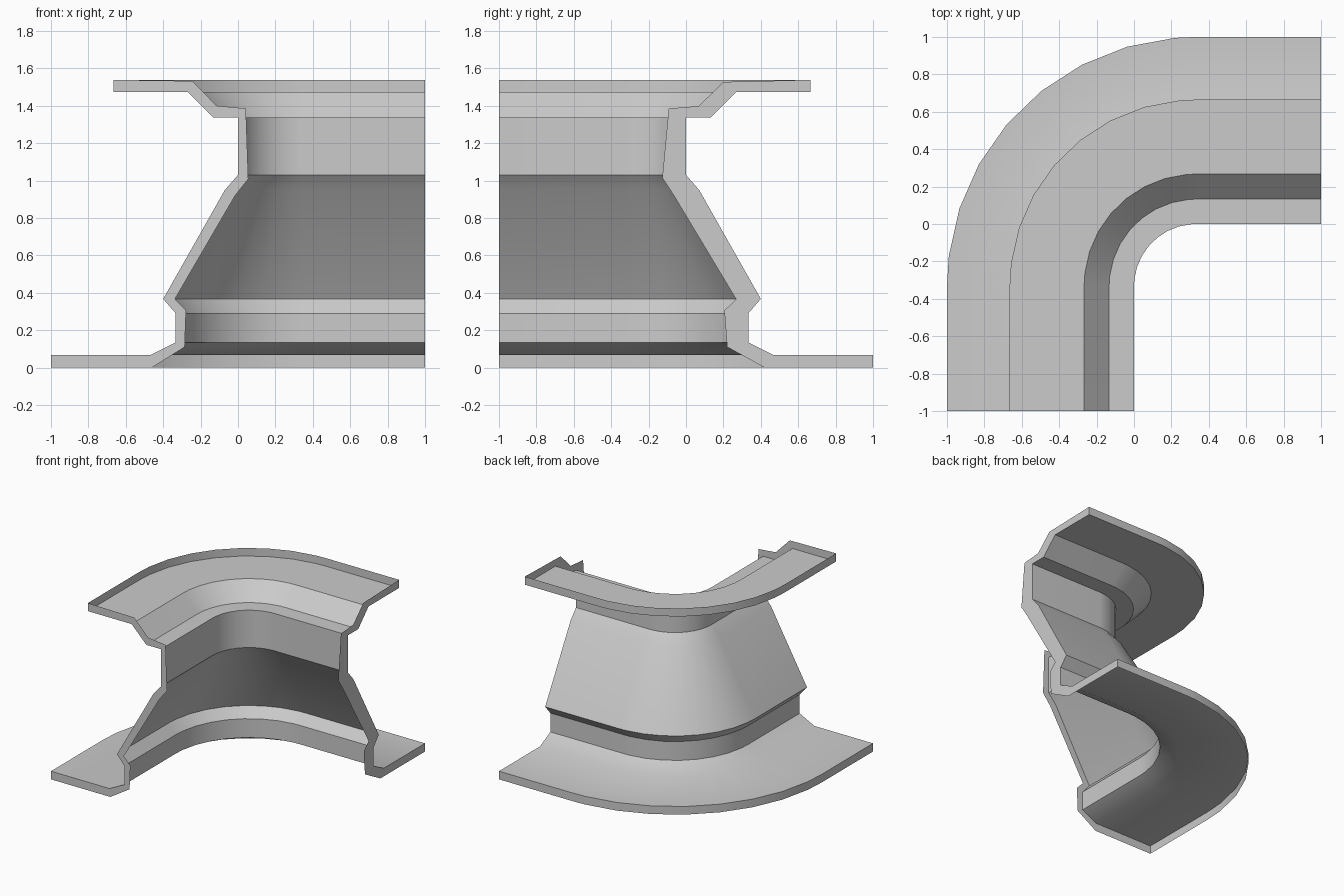
import bpy, bmesh
from math import sin, cos, radians

if "Cube" in bpy.data.objects:
    bpy.data.objects.remove(bpy.data.objects["Cube"])

# Moulding section: (distance outward from the inner corner, height)
section = [(1, .067), (.467, .067), (.333, .135), (.333, .29), (.4, .367), (.07, .95),
           (0, 1.03), (0, 1.337), (.133, 1.337), (.267, 1.472), (.665, 1.472)]
# Turned-in lips closing the two cut ends
lip_front = [(1, 0), (.46, 0), (.285, .11), (.278, .305), (.337, .367), (.015, .92),
             (-.055, 1.008), (-.042, 1.385), (.115, 1.4), (.243, 1.532), (.665, 1.538)]
lip_side = [(1, 0), (.42, 0), (.22, .11), (.205, .305), (.268, .365), (-.065, .92),
            (-.127, 1.015), (-.092, 1.385), (.068, 1.398), (.2, 1.527), (.665, 1.538)]

C = .333  # bend centre is (C, -C)
angles = [0] + [7 + 11.15 * k for k in range(8)] + [90]


def station(i, d, z):
    """Point on the swept path: straight, bend, straight."""
    if i == 0:
        return (-d, -1, z)
    if i == len(angles) + 1:
        return (1, d, z)
    a, r = radians(angles[i - 1]), C + d
    return (C - r * cos(a), -C + r * sin(a), z)


def strip_object(name, rows):
    """Skin a grid of point rows."""
    bm = bmesh.new()
    grid = [[bm.verts.new(p) for p in row] for row in rows]
    for a, b in zip(grid, grid[1:]):
        for j in range(len(a) - 1):
            bm.faces.new((a[j], b[j], b[j + 1], a[j + 1]))
    me = bpy.data.meshes.new(name)
    bm.to_mesh(me)
    bm.free()
    ob = bpy.data.objects.new(name, me)
    bpy.context.collection.objects.link(ob)
    bpy.ops.object.select_all(action='DESELECT')
    ob.select_set(True)
    bpy.context.view_layer.objects.active = ob
    bpy.ops.object.shade_smooth_by_angle(angle=radians(30))
    return ob


last = len(angles) + 1
path = range(last + 1)

# Main swept sheet
strip_object("moulding_sheet", [[station(i, d, z) for d, z in section] for i in path][::-1])

# End lips
strip_object("front_end_lip", [[station(0, *p) for p in prof] for prof in (section, lip_front)])
strip_object("side_end_lip", [[station(last, *p) for p in prof] for prof in (lip_side, section)])

# Edge rims of the bottom and top flanges
strip_object("bottom_rim", [[station(i, 1, z) for i in path] for z in (.067, 0)])
strip_object("top_rim", [[station(i, .665, z) for i in path] for z in (1.538, 1.472)])
